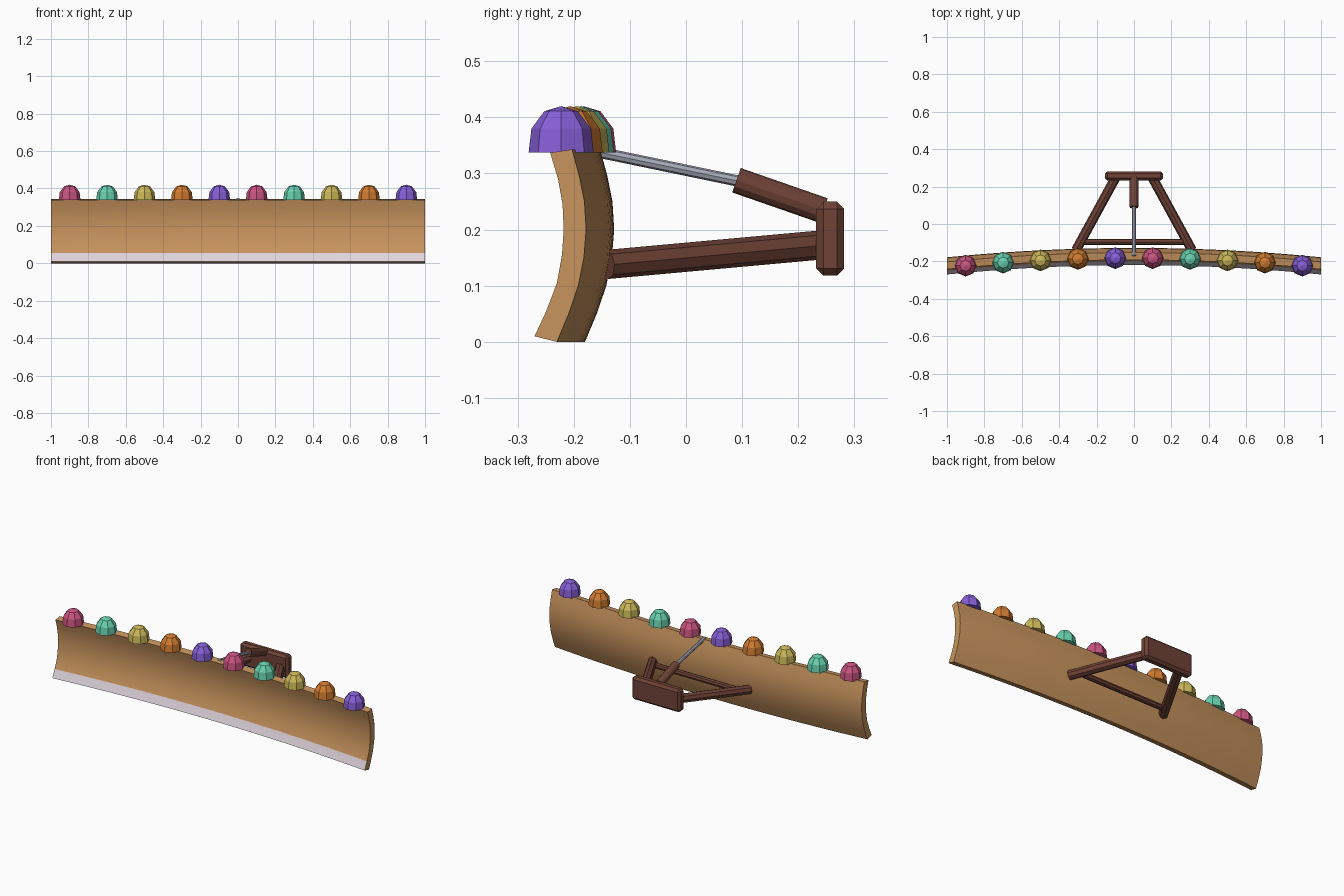
import bpy, bmesh, math
from mathutils import Vector

if "Cube" in bpy.data.objects:
    bpy.data.objects.remove(bpy.data.objects["Cube"])


def material(name, rgb):
    m = bpy.data.materials.new(name)
    m.diffuse_color = (*rgb, 1)
    m.use_nodes = True
    m.node_tree.nodes["Principled BSDF"].inputs["Base Color"].default_value = m.diffuse_color
    return m


WAFER = material("wafer_tan", (0.58, 0.296, 0.112))
ICING = material("pale_icing", (0.75, 0.66, 0.72))
CHOC = material("chocolate_brown", (0.156, 0.054, 0.037))
STEEL = material("steel_grey", (0.38, 0.40, 0.48))
CANDY = [material("candy_pink", (0.60, 0.09, 0.22)),
         material("candy_mint", (0.14, 0.64, 0.43)),
         material("candy_yellow", (0.60, 0.48, 0.10)),
         material("candy_orange", (0.64, 0.20, 0.03)),
         material("candy_purple", (0.24, 0.114, 0.68))]


def finish(name, bm, mats, smooth=None):
    bmesh.ops.recalc_face_normals(bm, faces=bm.faces[:])
    me = bpy.data.meshes.new(name)
    bm.to_mesh(me)
    bm.free()
    ob = bpy.data.objects.new(name, me)
    bpy.context.collection.objects.link(ob)
    for m in mats:
        me.materials.append(m)
    if smooth:
        bpy.ops.object.select_all(action='DESELECT')
        ob.select_set(True)
        bpy.context.view_layer.objects.active = ob
        bpy.ops.object.shade_smooth_by_angle(angle=math.radians(smooth))
    return ob


def rod(name, a, b, radius, mat, sides=8):
    a, b = Vector(a), Vector(b)
    bm = bmesh.new()
    bmesh.ops.create_cone(bm, cap_ends=True, segments=sides, radius1=radius,
                          radius2=radius, depth=(b - a).length)
    rot = (b - a).to_track_quat('Z', 'Y').to_matrix().to_4x4()
    bmesh.ops.transform(bm, matrix=rot, verts=bm.verts)
    bmesh.ops.translate(bm, vec=(a + b) / 2, verts=bm.verts)
    return finish(name, bm, [mat])


def bow(x):
    # forward sweep of the blade towards its ends
    return 0.05 * (1 - x * x)


# Curved blade, with an icing strip along the lower front face
front = [(-.242, .337), (-.228, .29), (-.22, .245), (-.218, .2),
         (-.221, .155), (-.23, .105), (-.249, .055), (-.27, .01)]
back = [(-.203, .343), (-.19, .295), (-.181, .25), (-.178, .2),
        (-.182, .15), (-.192, .1), (-.209, .05), (-.23, 0)]
profile = front + back[::-1]
n, steps = len(profile), 24
bm = bmesh.new()
rings = []
for i in range(steps + 1):
    x = -1 + 2 * i / steps
    rings.append([bm.verts.new((x, y + bow(x), z)) for y, z in profile])
for r, s in zip(rings, rings[1:]):
    for j in range(n):
        k = (j + 1) % n
        f = bm.faces.new((r[j], r[k], s[k], s[j]))
        f.material_index = 1 if j == len(front) - 2 else 0
for r in (rings[0], rings[-1]):
    for j in range(len(front) - 1):
        bm.faces.new((r[j], r[j + 1], r[n - 2 - j], r[n - 1 - j]))
finish("blade", bm, [WAFER, ICING], 35)

# Row of faceted gumdrops on the top edge
for i in range(10):
    x = -0.9 + 0.2 * i
    bm = bmesh.new()
    levels = []
    for radius, z in ((.058, .337), (.053, .38), (.03, .411)):
        levels.append([bm.verts.new((x + radius * math.cos(math.tau * k / 8),
                                     -.232 + bow(x) + radius * math.sin(math.tau * k / 8), z))
                       for k in range(8)])
    tip = bm.verts.new((x, -.232 + bow(x), .42))
    for lo, hi in zip(levels, levels[1:]):
        for k in range(8):
            bm.faces.new((lo[k], lo[(k + 1) % 8], hi[(k + 1) % 8], hi[k]))
    for k in range(8):
        bm.faces.new((levels[-1][k], levels[-1][(k + 1) % 8], tip))
    bm.faces.new(levels[0][::-1])
    finish(f"gumdrop_{i + 1}", bm, [CANDY[i % 5]])

# Push frame: two converging arms and a cross bar
for side, label in ((-1, "left"), (1, "right")):
    rod(f"{label}_arm", (side * .31, -.14, .138), (side * .10, .245, .173), .026, CHOC)
rod("cross_bar", (-.29, -.095, .142), (.29, -.095, .142), .016, CHOC)

# Mounting plate with chamfered edges
bm = bmesh.new()
bmesh.ops.create_cube(bm, size=1)
bmesh.ops.scale(bm, vec=(.31, .05, .132), verts=bm.verts)
bmesh.ops.translate(bm, vec=(0, .257, .184), verts=bm.verts)
bmesh.ops.bevel(bm, geom=bm.edges[:], offset=.013, segments=1, affect='EDGES')
finish("mounting_plate", bm, [CHOC])

# Lift ram: barrel and piston
rod("ram_barrel", (0, .09, .288), (0, .245, .234), .023, CHOC, 12)
rod("ram_piston", (0, -.17, .341), (0, .11, .283), .010, STEEL)
